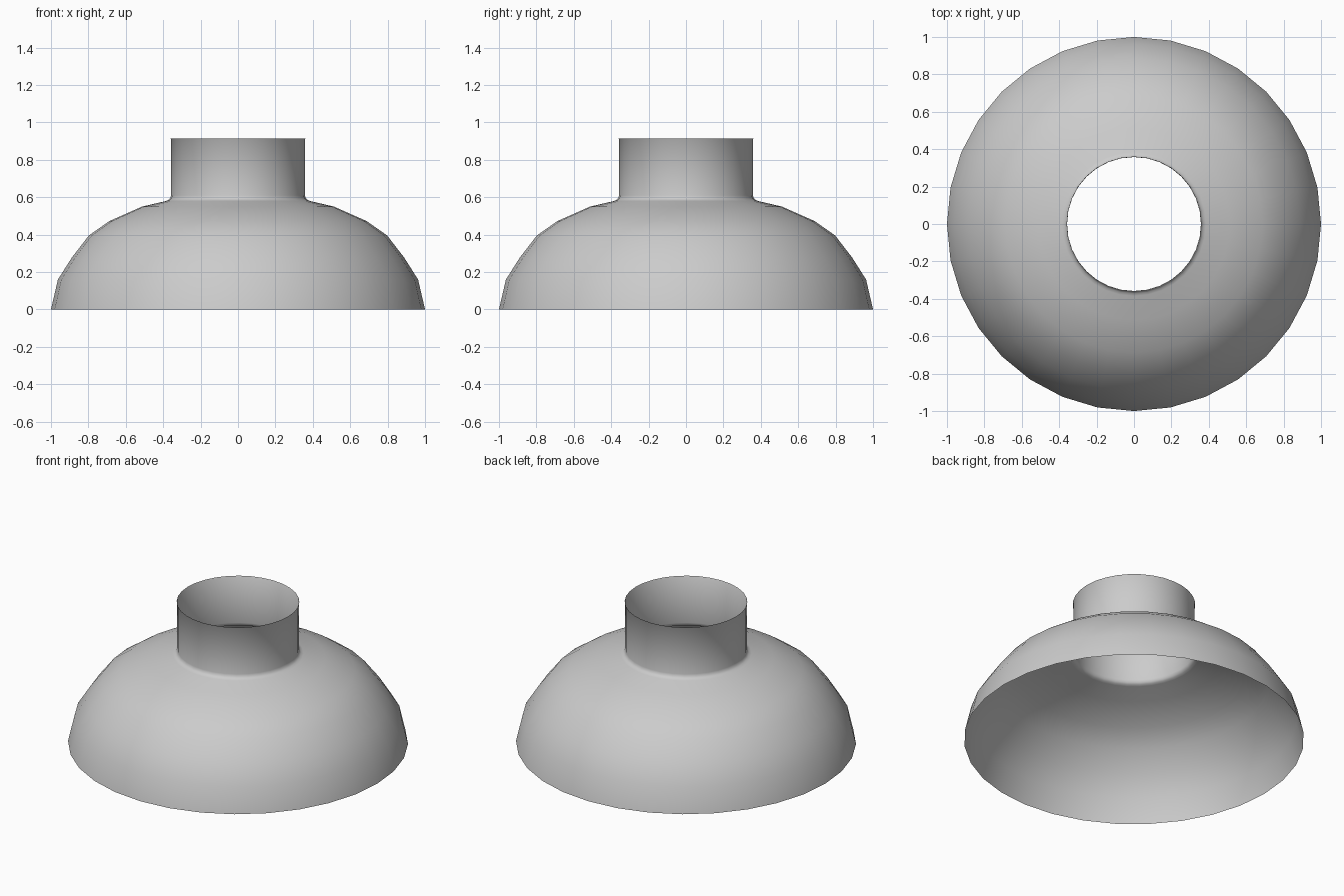
import bpy, bmesh
from math import sin, cos, tau

if "Cube" in bpy.data.objects:
    bpy.data.objects.remove(bpy.data.objects["Cube"])

SIDES = 32

# Half profile (radius, height): dome, small fillet, straight neck, fine lip
profile = [(1.0, 0.0), (0.963, 0.16), (0.888, 0.278), (0.797, 0.396),
           (0.687, 0.473), (0.513, 0.55), (0.385, 0.58), (0.371, 0.586),
           (0.362, 0.595), (0.358, 0.61), (0.358, 0.91), (0.361, 0.914)]


def revolve(name, points):
    bm = bmesh.new()
    rings = [[bm.verts.new((r * cos(tau * i / SIDES), r * sin(tau * i / SIDES), z))
              for i in range(SIDES)] for r, z in points]
    for low, high in zip(rings, rings[1:]):
        for i in range(SIDES):
            j = (i + 1) % SIDES
            bm.faces.new((low[i], low[j], high[j], high[i]))
    mesh = bpy.data.meshes.new(name)
    bm.to_mesh(mesh)
    bm.free()
    obj = bpy.data.objects.new(name, mesh)
    bpy.context.collection.objects.link(obj)
    return obj


# Open thin-sheet shade, smooth all over
shade = revolve("dome_shade_with_neck", profile)
shade.data.shade_smooth()
